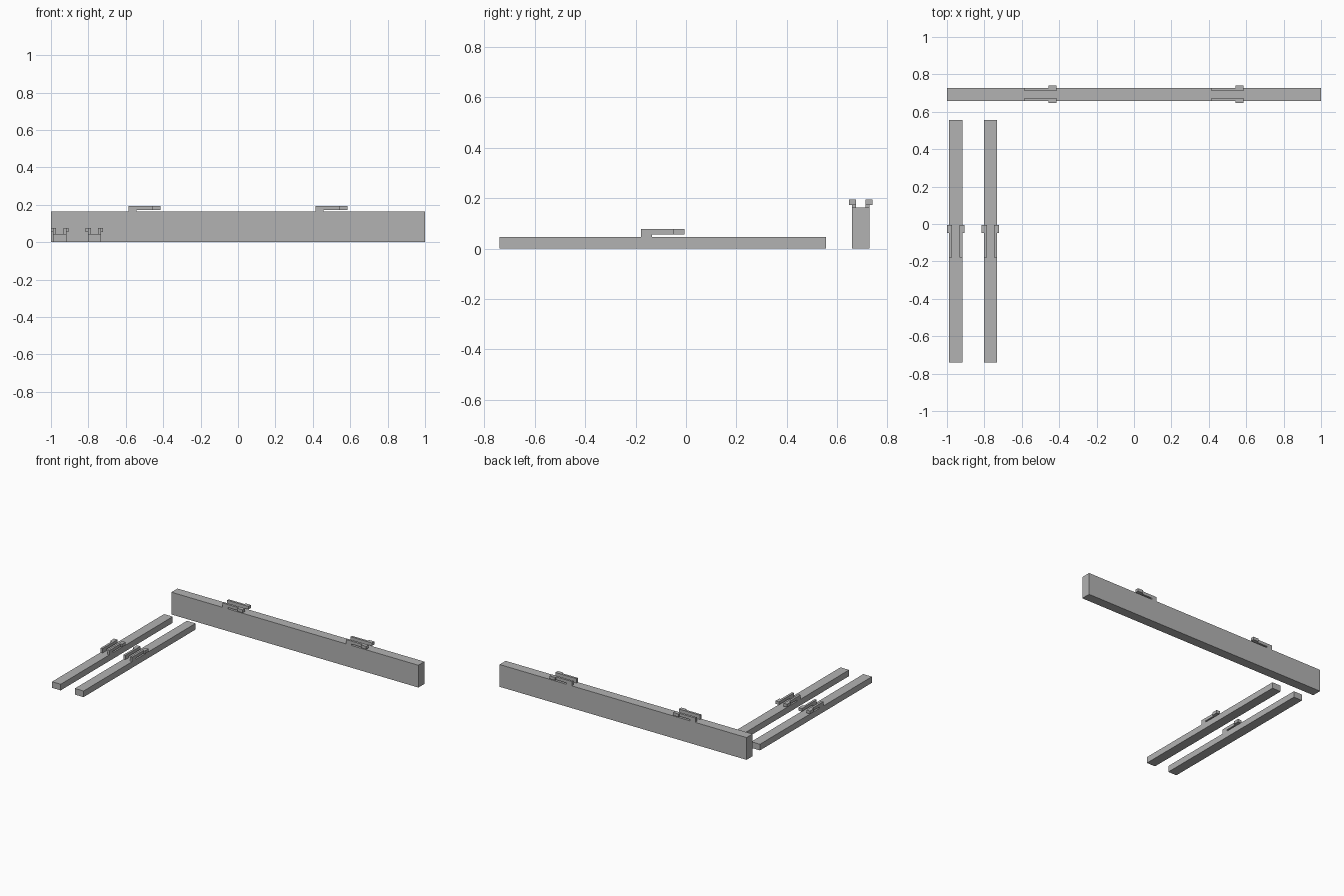
import bpy, bmesh
from math import pi
from mathutils import Matrix, Vector

old = bpy.data.objects.get("Cube")
if old:
    bpy.data.objects.remove(old, do_unlink=True)

grey = bpy.data.materials.new("plain grey")
grey.use_nodes = True
colour = (0.45, 0.45, 0.45, 1)
grey.diffuse_color = colour
grey.node_tree.nodes["Principled BSDF"].inputs["Base Color"].default_value = colour

WIDTH = 0.07       # width shared by all bars
ARM = 0.016        # sideways thickness of a clip arm
BARB = 0.012       # how far a clip head sticks out
HALF = 0.086       # half the clip length
FOOT = 0.043       # length of the clip foot and head
GAP, TOP = 0.01, 0.032


def extrude_profile(name, profile, y0, y1, matrix):
    """Prism from an (x, z) outline, running from y0 to y1."""
    bm = bmesh.new()
    face = bm.faces.new([bm.verts.new((x, y0, z)) for x, z in profile])
    grown = bmesh.ops.extrude_face_region(bm, geom=[face])["geom"]
    verts = [v for v in grown if isinstance(v, bmesh.types.BMVert)]
    bmesh.ops.translate(bm, verts=verts, vec=(0, y1 - y0, 0))
    bm.transform(matrix)
    bmesh.ops.recalc_face_normals(bm, faces=bm.faces)
    mesh = bpy.data.meshes.new(name)
    bm.to_mesh(mesh)
    bm.free()
    mesh.materials.append(grey)
    obj = bpy.data.objects.new(name, mesh)
    bpy.context.collection.objects.link(obj)


def box_outline(x0, x1, z0, z1):
    return [(x0, z0), (x1, z0), (x1, z1), (x0, z1)]


def bar_with_clips(name, length, height, centre, angle, clip_positions):
    place = Matrix.Translation(Vector(centre)) @ Matrix.Rotation(angle, 4, "Z")
    # Plain rectangular bar
    outline = box_outline(-length / 2, length / 2, 0, height)
    extrude_profile(name, outline, -WIDTH / 2, WIDTH / 2, place)

    # Pairs of cantilever clips, barbs facing outwards
    arm = [(-HALF, 0), (FOOT - HALF, 0), (FOOT - HALF, GAP),
           (HALF, GAP), (HALF, TOP), (-HALF, TOP)]
    head = box_outline(HALF - FOOT, HALF, GAP, TOP)
    for number, x in enumerate(clip_positions, 1):
        at = place @ Matrix.Translation((x, 0, height))
        for side, word in ((1, "left"), (-1, "right")):
            edge = side * WIDTH / 2
            label = f"{name}_clip_{number}_{word}"
            extrude_profile(label + "_arm", arm, edge - side * ARM, edge, at)
            extrude_profile(label + "_head", head, edge, edge + side * BARB, at)


# Tall cross beam at the back
bar_with_clips("cross_beam", 2, 0.163, (0, 0.693, 0), 0, (-0.5, 0.5))

# Two low rails side by side
for name, x in (("outer_rail", -0.953), ("inner_rail", -0.768)):
    bar_with_clips(name, 1.296, 0.045, (x, -0.092, 0), pi / 2, (0,))
